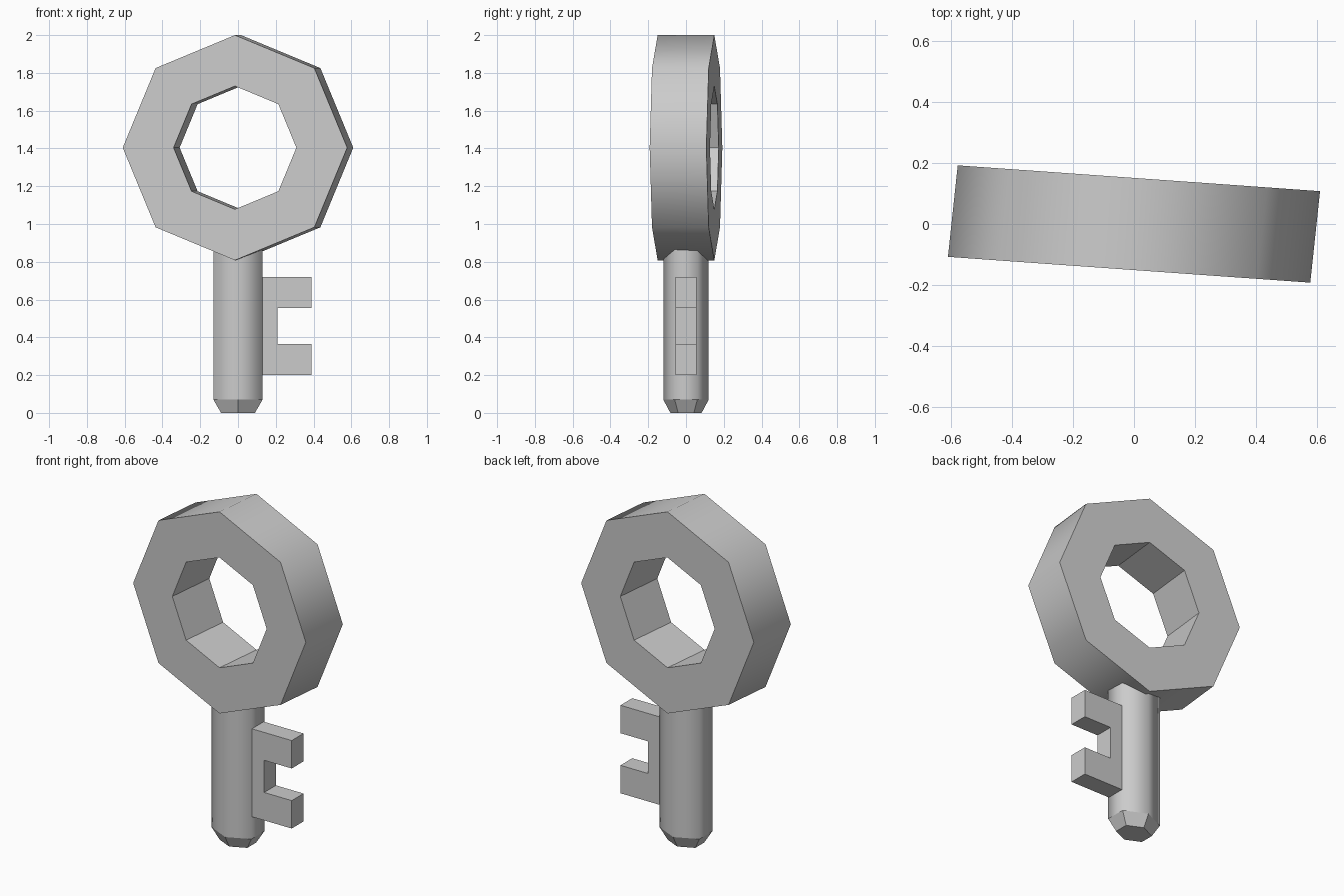
import bpy
import bmesh
import math
from mathutils import Vector

if "Cube" in bpy.data.objects:
    bpy.data.objects.remove(bpy.data.objects["Cube"], do_unlink=True)

GREY = (0.6, 0.6, 0.6, 1.0)
metal = bpy.data.materials.new("grey metal")
metal.use_nodes = True
metal.diffuse_color = GREY
metal.node_tree.nodes["Principled BSDF"].inputs["Base Color"].default_value = GREY


def finish(bm, name):
    """Turn the bmesh into an object; rims next to flat faces stay sharp."""
    bmesh.ops.recalc_face_normals(bm, faces=bm.faces[:])
    for edge in bm.edges:
        edge.smooth = all(f.smooth for f in edge.link_faces)
    mesh = bpy.data.meshes.new(name)
    bm.to_mesh(mesh)
    bm.free()
    mesh.materials.append(metal)
    obj = bpy.data.objects.new(name, mesh)
    bpy.context.collection.objects.link(obj)
    return obj


def bridge(bm, a, b, smooth=False):
    """Join two closed loops of vertices with quads."""
    n = len(a)
    for i in range(n):
        j = (i + 1) % n
        bm.faces.new((a[i], a[j], b[j], b[i])).smooth = smooth


# Bow: octagonal ring, slightly turned about the shaft
across = Vector((0.997, -0.071, 0))
depth = Vector((0.016, 0.15, 0))
centre = Vector((0, 0, 1.404))
bm = bmesh.new()


def octagon(radius, side):
    angles = [i * math.tau / 8 for i in range(8)]
    return [bm.verts.new(centre + depth * side + across * radius * math.cos(a)
                         + Vector((0, 0, radius * math.sin(a)))) for a in angles]


outer_front, outer_back = octagon(0.596, -1), octagon(0.596, 1)
inner_front, inner_back = octagon(0.326, -1), octagon(0.326, 1)
bridge(bm, outer_front, outer_back, smooth=True)
bridge(bm, outer_back, inner_back)
bridge(bm, inner_back, inner_front)
bridge(bm, inner_front, outer_front)
finish(bm, "bow_ring")

# Shaft: smooth hexagonal rod with a flat chamfered tip
bm = bmesh.new()


def hexagon(scale, z):
    angles = [math.radians(30 + 60 * i) for i in range(6)]
    return [bm.verts.new((0.15 * scale * math.cos(a), 0.12 * scale * math.sin(a), z))
            for a in angles]


tip, shoulder, top = hexagon(0.69, 0), hexagon(1, 0.07), hexagon(1, 0.9)
bridge(bm, tip, shoulder)
bridge(bm, shoulder, top, smooth=True)
bm.faces.new(tip)
bm.faces.new(top)
finish(bm, "shaft")

# Bit: C-shaped plate with two teeth
outline = [(0.12, 0.2), (0.39, 0.2), (0.39, 0.365), (0.21, 0.365),
           (0.21, 0.555), (0.39, 0.555), (0.39, 0.72), (0.12, 0.72)]
bm = bmesh.new()
front, back = ([bm.verts.new((x, y, z)) for x, z in outline] for y in (-0.055, 0.055))
bridge(bm, front, back)
bm.faces.new(front)
bm.faces.new(back)
finish(bm, "key_bit")
